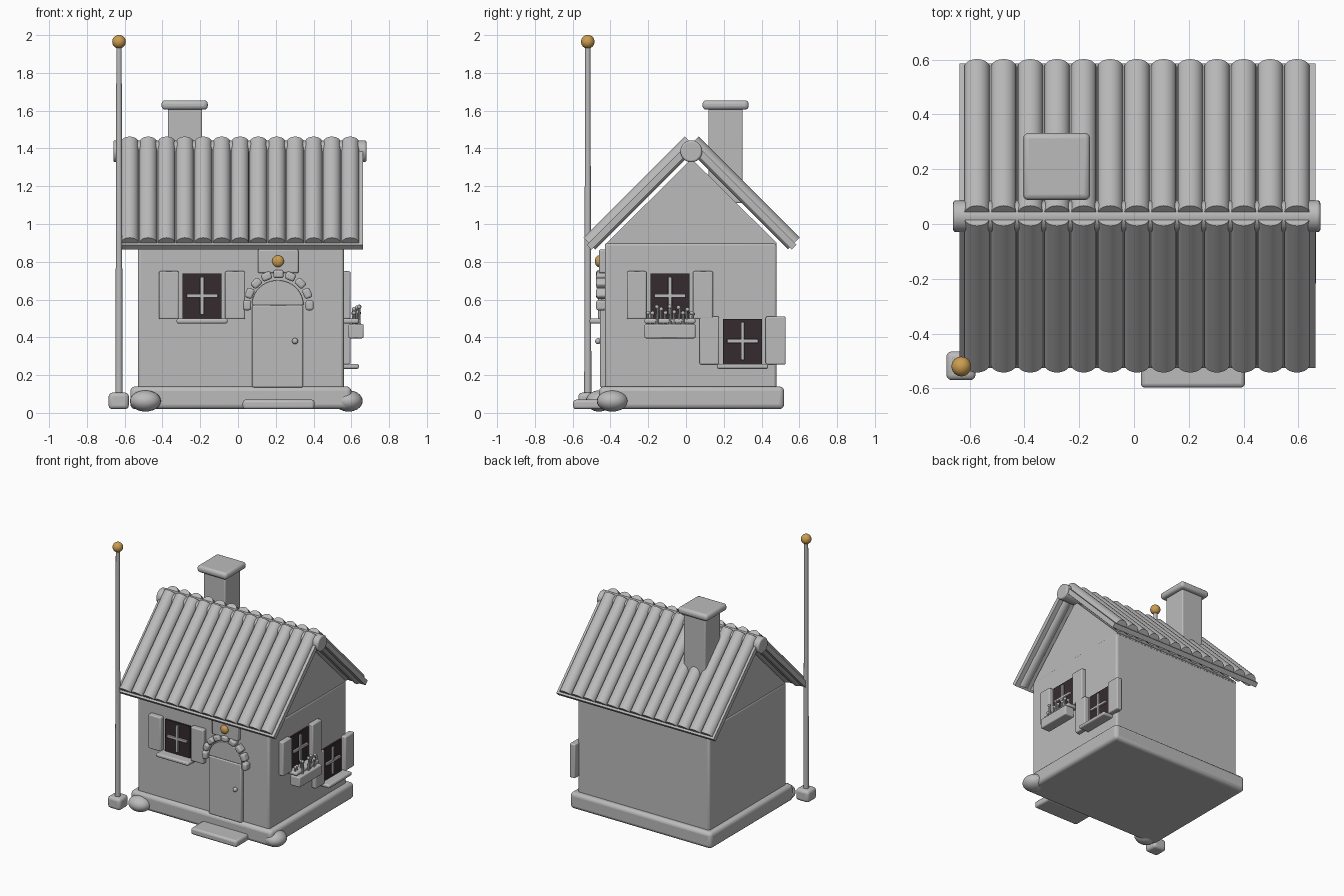
import bpy, bmesh, math, random
from mathutils import Matrix, Vector

if "Cube" in bpy.data.objects:
    bpy.data.objects.remove(bpy.data.objects["Cube"])

random.seed(4)


def mat(name, rgb):
    m = bpy.data.materials.new(name)
    m.diffuse_color = (*rgb, 1)
    m.use_nodes = True
    m.node_tree.nodes["Principled BSDF"].inputs["Base Color"].default_value = m.diffuse_color
    return m


GREY = mat("plain_grey", (0.5, 0.5, 0.5))
GOLD = mat("gold", (0.6, 0.34, 0.08))
DARK = mat("dark_glass", (0.036, 0.024, 0.028))


def finish(name, bm, m=GREY, bevel=0.0, segs=3):
    bmesh.ops.recalc_face_normals(bm, faces=bm.faces)
    me = bpy.data.meshes.new(name)
    bm.to_mesh(me)
    bm.free()
    ob = bpy.data.objects.new(name, me)
    bpy.context.collection.objects.link(ob)
    me.materials.append(m)
    if bevel:
        b = ob.modifiers.new("bevel", 'BEVEL')
        b.width, b.segments = bevel, segs
        b.limit_method = 'ANGLE'
    bpy.ops.object.select_all(action='DESELECT')
    ob.select_set(True)
    bpy.context.view_layer.objects.active = ob
    bpy.ops.object.shade_smooth_by_angle(angle=math.radians(35))
    return ob


def box(name, x, y, z, m=GREY, bevel=0.0):
    """Box from (min, max) pairs."""
    bm = bmesh.new()
    c = Vector([(a + b) / 2 for a, b in (x, y, z)])
    s = [abs(b - a) for a, b in (x, y, z)]
    bmesh.ops.create_cube(bm, size=1, matrix=Matrix.Translation(c) @ Matrix.Diagonal((*s, 1)))
    return finish(name, bm, m, bevel)


def ball(name, loc, r, m=GREY):
    bm = bmesh.new()
    bmesh.ops.create_uvsphere(bm, u_segments=24, v_segments=14, radius=1,
                              matrix=Matrix.Translation(loc) @ Matrix.Diagonal((*r, 1)))
    return finish(name, bm, m)


def rod(name, a, b, r1, r2, m=GREY, segs=24, bevel=0.0):
    a, b = Vector(a), Vector(b)
    rot = (b - a).to_track_quat('Z', 'Y').to_matrix().to_4x4()
    bm = bmesh.new()
    bmesh.ops.create_cone(bm, cap_ends=True, segments=segs, radius1=r1, radius2=r2,
                          depth=(b - a).length, matrix=Matrix.Translation((a + b) / 2) @ rot)
    return finish(name, bm, m, bevel)


def prism(name, pts, frame, depth, m=GREY, bevel=0.0):
    """Extrude a 2D outline; frame maps (u, v, w) to a world point."""
    bm = bmesh.new()
    lo = [bm.verts.new(frame(u, v, 0)) for u, v in pts]
    hi = [bm.verts.new(frame(u, v, depth)) for u, v in pts]
    bm.faces.new(lo)
    bm.faces.new(hi)
    n = len(pts)
    for i in range(n):
        j = (i + 1) % n
        bm.faces.new((lo[i], lo[j], hi[j], hi[i]))
    return finish(name, bm, m, bevel)


FRONT_Y, RIGHT_X = -0.43, 0.56

# House body
box("foundation", (-0.57, 0.60), (-0.46, 0.52), (0.02, 0.14), bevel=0.025)
box("walls", (-0.53, RIGHT_X), (FRONT_Y, 0.48), (0.10, 0.90), bevel=0.015)
prism("gable", [(-0.42, 0.89), (0.48, 0.89), (0.48, 0.90), (0.03, 1.345), (-0.42, 0.90)],
      lambda u, v, w: (-0.525 + w, u, v), 1.08)
ball("left_corner_stone", (-0.49, -0.46, 0.063), (0.082, 0.07, 0.056))
ball("right_corner_stone", (0.585, -0.39, 0.063), (0.075, 0.082, 0.056))
box("doorstep", (0.025, 0.405), (-0.597, -0.44), (0.02, 0.07), bevel=0.015)

# Roof: each slope has local axes t (downhill) and n (outward)
K = math.sqrt(0.5)
for s, side in ((-1, "front"), (1, "back")):
    def slope(t, n, x, s=s):
        return Vector((x, 0.03 + s * K * (t + n), 1.395 + K * (n - t)))

    prism(side + "_roof_slab", [(-0.02, 0), (0.75, 0), (0.75, 0.035), (-0.02, 0.035)],
          lambda t, n, w: slope(t, n, -0.637 + w), 1.30)
    for i in range(13):
        xc = -0.573 + i * 0.0973
        bm = bmesh.new()
        rings = []
        for t in (-0.022, 0.735):
            rings.append([bm.verts.new(slope(t, 0.03 + 0.044 * math.sin(a), xc + 0.047 * math.cos(a)))
                          for a in (2 * math.pi * k / 20 for k in range(20))])
        for k in range(20):
            j = (k + 1) % 20
            bm.faces.new((rings[0][k], rings[0][j], rings[1][j], rings[1][k]))
        for r in rings:
            bm.faces.new(r)
        finish(f"{side}_roof_rib_{i}", bm)
rod("ridge_beam", (-0.66, 0.028, 1.385), (0.68, 0.028, 1.385), 0.058, 0.058, bevel=0.01)

# Chimney
box("chimney", (-0.37, -0.19), (0.12, 0.30), (1.11, 1.62), bevel=0.008)
box("chimney_cap", (-0.405, -0.16), (0.087, 0.332), (1.605, 1.655), bevel=0.02)

# Flagpole
box("pole_base", (-0.685, -0.578), (-0.57, -0.465), (0.02, 0.107), bevel=0.02)
rod("pole", (-0.63, -0.52, 0.10), (-0.63, -0.52, 1.95), 0.019, 0.014)
ball("pole_finial", (-0.63, -0.52, 1.965), (0.036, 0.036, 0.036), GOLD)


def window(name, wall, u, z):
    """Window centred at u along the wall, z at the pane centre."""
    def part(label, u0, u1, z0, z1, out, m=GREY, bevel=0.0):
        a, d = (u + u0, u + u1), (z + z0, z + z1)
        if wall == "front":
            box(f"{name}_{label}", a, (FRONT_Y - out, FRONT_Y + 0.01), d, m, bevel)
        else:
            box(f"{name}_{label}", (RIGHT_X - 0.01, RIGHT_X + out), a, d, m, bevel)

    part("pane", -0.103, 0.103, -0.12, 0.118, 0.012, DARK)
    part("upright_bar", -0.01, 0.01, -0.10, 0.10, 0.025, bevel=0.004)
    part("cross_bar", -0.083, 0.083, -0.01, 0.01, 0.025, bevel=0.004)
    part("left_shutter", -0.228, -0.124, -0.124, 0.13, 0.035, bevel=0.008)
    part("right_shutter", 0.122, 0.228, -0.124, 0.13, 0.035, bevel=0.008)
    part("sill", -0.135, 0.135, -0.147, -0.12, 0.08, bevel=0.01)


window("front_window", "front", -0.19, 0.62)
window("side_upper_window", "right", -0.085, 0.62)
window("side_lower_window", "right", 0.30, 0.38)

# Planter with flowers
box("planter", (0.585, 0.665), (-0.22, 0.05), (0.395, 0.47), bevel=0.008)
for i in range(11):
    y, x = -0.20 + i * 0.023, random.uniform(0.605, 0.645)
    h = random.uniform(0.525, 0.57)
    rod(f"flower_stem_{i}", (x, y, 0.46), (x, y + random.uniform(-0.01, 0.01), h), 0.008, 0.006, segs=8)
    ball(f"flower_{i}", (x, y, h), (0.011, 0.011, 0.011))

# Door with arched top
box("door", (0.075, 0.345), (-0.455, -0.42), (0.135, 0.57), bevel=0.008)
arch = [(0.21 + 0.137 * math.cos(math.pi * k / 20), 0.57 + 0.132 * math.sin(math.pi * k / 20))
        for k in range(21)]
prism("door_arch", arch, lambda u, v, w: (u, -0.42 - w, v), 0.03, bevel=0.004)
ball("door_knob", (0.302, -0.465, 0.38), (0.016, 0.016, 0.016))

# Arch stones
for i in range(9):
    a = math.pi * i / 8
    bm = bmesh.new()
    place = Matrix.Translation((0.214 + 0.165 * math.cos(a), -0.448, 0.57 + 0.165 * math.sin(a)))
    bmesh.ops.create_cube(bm, size=1, matrix=place @ Matrix.Rotation(-a, 4, 'Y')
                          @ Matrix.Diagonal((0.042, 0.055, 0.054, 1)))
    finish(f"arch_stone_{i}", bm, bevel=0.012)

# Plaque with gold emblem above the door
box("plaque", (0.105, 0.32), (-0.46, -0.42), (0.74, 0.865), bevel=0.008)
ball("plaque_boss", (0.212, -0.462, 0.803), (0.031, 0.02, 0.031), GOLD)
